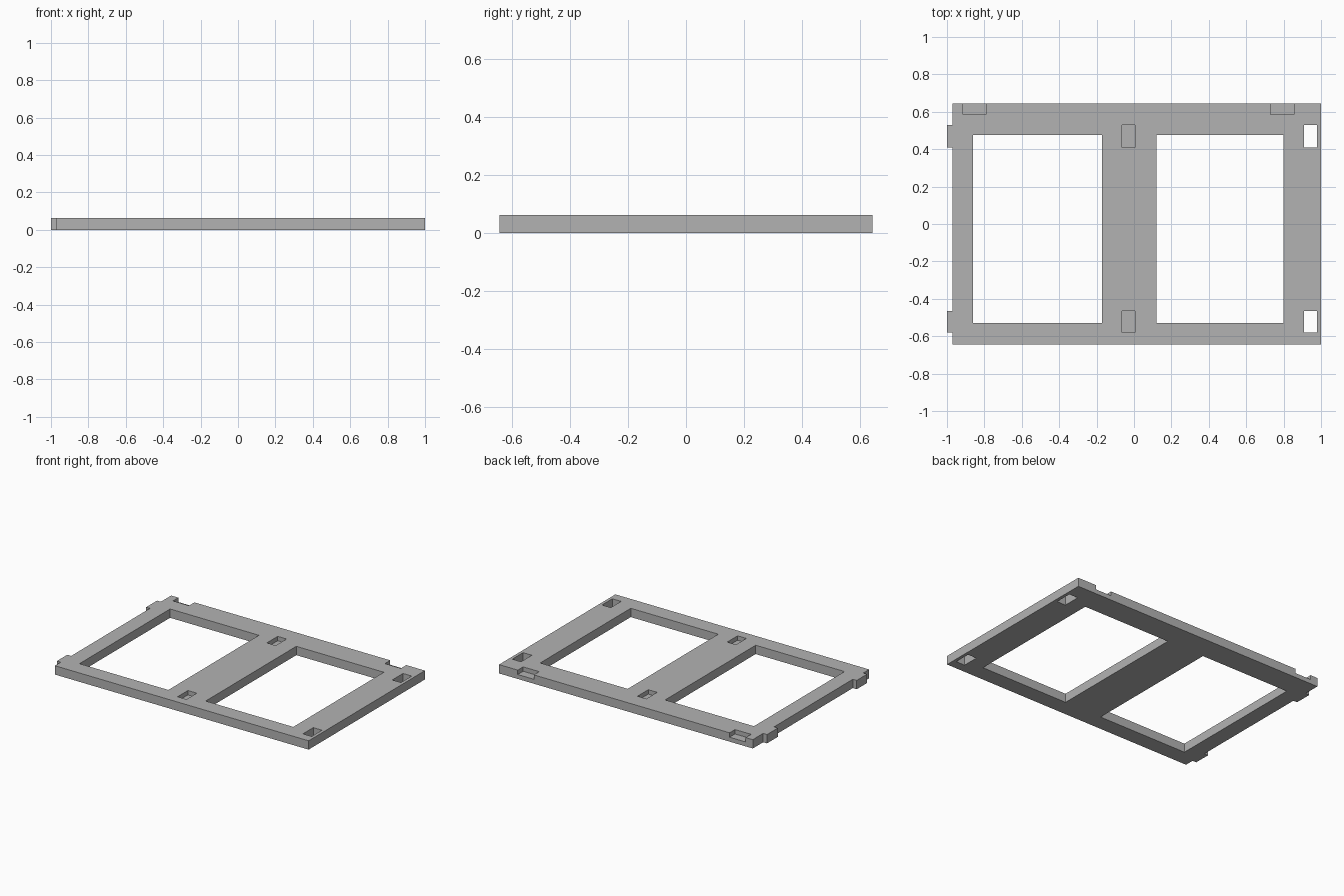
import bpy
import bmesh

if "Cube" in bpy.data.objects:
    bpy.data.objects.remove(bpy.data.objects["Cube"], do_unlink=True)

THICK = 0.062      # plate thickness
FLOOR = 0.031      # floor height of the blind pockets
HALF_Y = 0.645
EDGE = -0.97       # plate edge that carries the tabs
SLOTS_Y = [(-0.58, -0.465), (0.41, 0.53)]

grey = bpy.data.materials.new("plain grey")
grey.use_nodes = True
colour = (0.45, 0.45, 0.45, 1)
grey.diffuse_color = colour
grey.node_tree.nodes["Principled BSDF"].inputs["Base Color"].default_value = colour


def prism(name, outline, z0, z1):
    """Extrude a closed outline from z0 to z1."""
    bm = bmesh.new()
    face = bm.faces.new([bm.verts.new((x, y, z0)) for x, y in outline])
    top = bmesh.ops.extrude_face_region(bm, geom=[face])
    verts = [v for v in top["geom"] if isinstance(v, bmesh.types.BMVert)]
    bmesh.ops.translate(bm, vec=(0, 0, z1 - z0), verts=verts)
    bmesh.ops.recalc_face_normals(bm, faces=bm.faces)
    mesh = bpy.data.meshes.new(name)
    bm.to_mesh(mesh)
    bm.free()
    mesh.materials.append(grey)
    obj = bpy.data.objects.new(name, mesh)
    bpy.context.collection.objects.link(obj)
    return obj


def cut(target, name, xs, ys, floor):
    """Cut a rectangular hole or pocket down to the given height."""
    (x0, x1), (y0, y1) = xs, ys
    cutter = prism(name, [(x0, y0), (x1, y0), (x1, y1), (x0, y1)], floor, THICK + 0.1)
    cutter.hide_render = True
    mod = target.modifiers.new(name, "BOOLEAN")
    mod.operation = "DIFFERENCE"
    mod.solver = "EXACT"
    mod.object = cutter
    bpy.context.view_layer.objects.active = target
    bpy.ops.object.modifier_apply(modifier=name)
    bpy.data.objects.remove(cutter, do_unlink=True)


# Plate outline with two tabs on its right edge
outline = [(EDGE, -HALF_Y), (1, -HALF_Y), (1, HALF_Y), (EDGE, HALF_Y)]
for y0, y1 in reversed(SLOTS_Y):
    outline += [(EDGE, y1), (-1, y1), (-1, y0), (EDGE, y0)]
frame = prism("frame", outline, 0, THICK)

# Two large windows
for xs in [(-0.86, -0.17), (0.12, 0.80)]:
    cut(frame, "window", xs, (-0.53, 0.475), -0.1)

# Through slots near the left edge and blind pockets in the middle bar
for ys in SLOTS_Y:
    cut(frame, "slot", (0.91, 0.978), ys, -0.1)
    cut(frame, "pocket", (-0.063, 0.006), ys, FLOOR)

# Shallow notches in the back edge
for xs in [(-0.915, -0.79), (0.73, 0.855)]:
    cut(frame, "notch", xs, (0.585, HALF_Y + 0.1), FLOOR)
